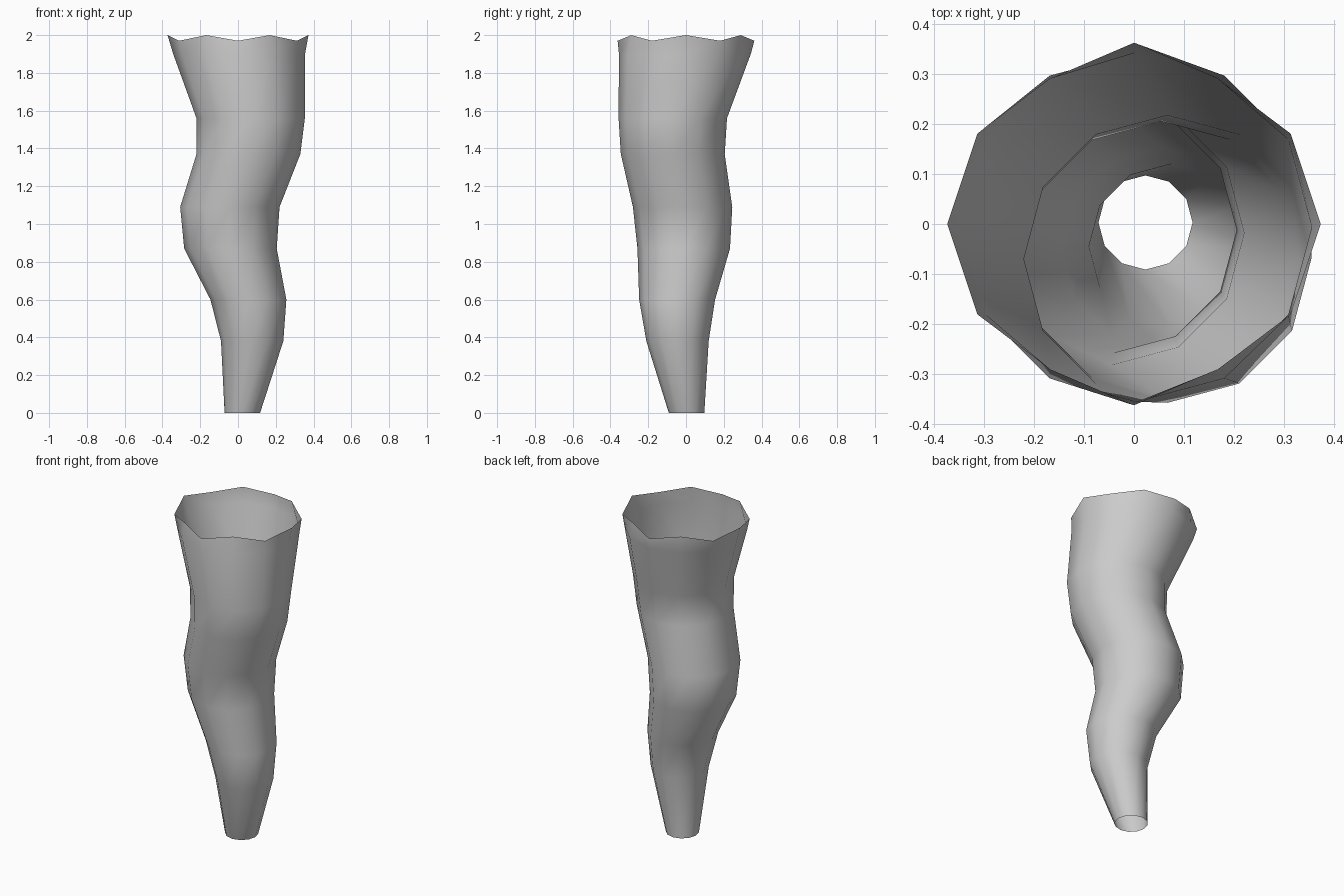
import bpy, bmesh, math

if "Cube" in bpy.data.objects:
    bpy.data.objects.remove(bpy.data.objects["Cube"])

SIDES = 12

# horizontal sections along the twisting tube: centre x, centre y, z, radius
sections = [
    (0.023, 0.003, 0.00, 0.094),
    (0.075, -0.045, 0.38, 0.165),
    (0.055, -0.047, 0.60, 0.201),
    (-0.040, -0.012, 0.87, 0.245),
    (-0.043, -0.018, 1.09, 0.263),
    (0.055, -0.070, 1.37, 0.275),
    (0.067, -0.070, 1.56, 0.287),
    (0.006, -0.006, 1.90, 0.349),
]

bm = bmesh.new()
rings = []
for cx, cy, z, r in sections:
    rings.append([bm.verts.new((cx + r * math.cos(math.tau * i / SIDES),
                                cy + r * math.sin(math.tau * i / SIDES), z))
                  for i in range(SIDES)])

# zigzag rim: high and low points alternate
quarter = [0.373, 0.361, 0.335, 0.362, 0.335, 0.361]
rim = []
for i in range(SIDES):
    a, r = math.tau * i / SIDES, quarter[i % 6]
    rim.append(bm.verts.new((r * math.cos(a), r * math.sin(a), 2.0 if i % 2 == 0 else 1.97)))
rings.append(rim)

# single-walled skin, open at both ends
for low, high in zip(rings, rings[1:]):
    for i in range(SIDES):
        j = (i + 1) % SIDES
        bm.faces.new((low[i], low[j], high[j], high[i])).smooth = True

mesh = bpy.data.meshes.new("twisted_tube")
bm.to_mesh(mesh)
bm.free()
bpy.context.collection.objects.link(bpy.data.objects.new("twisted_tube", mesh))
